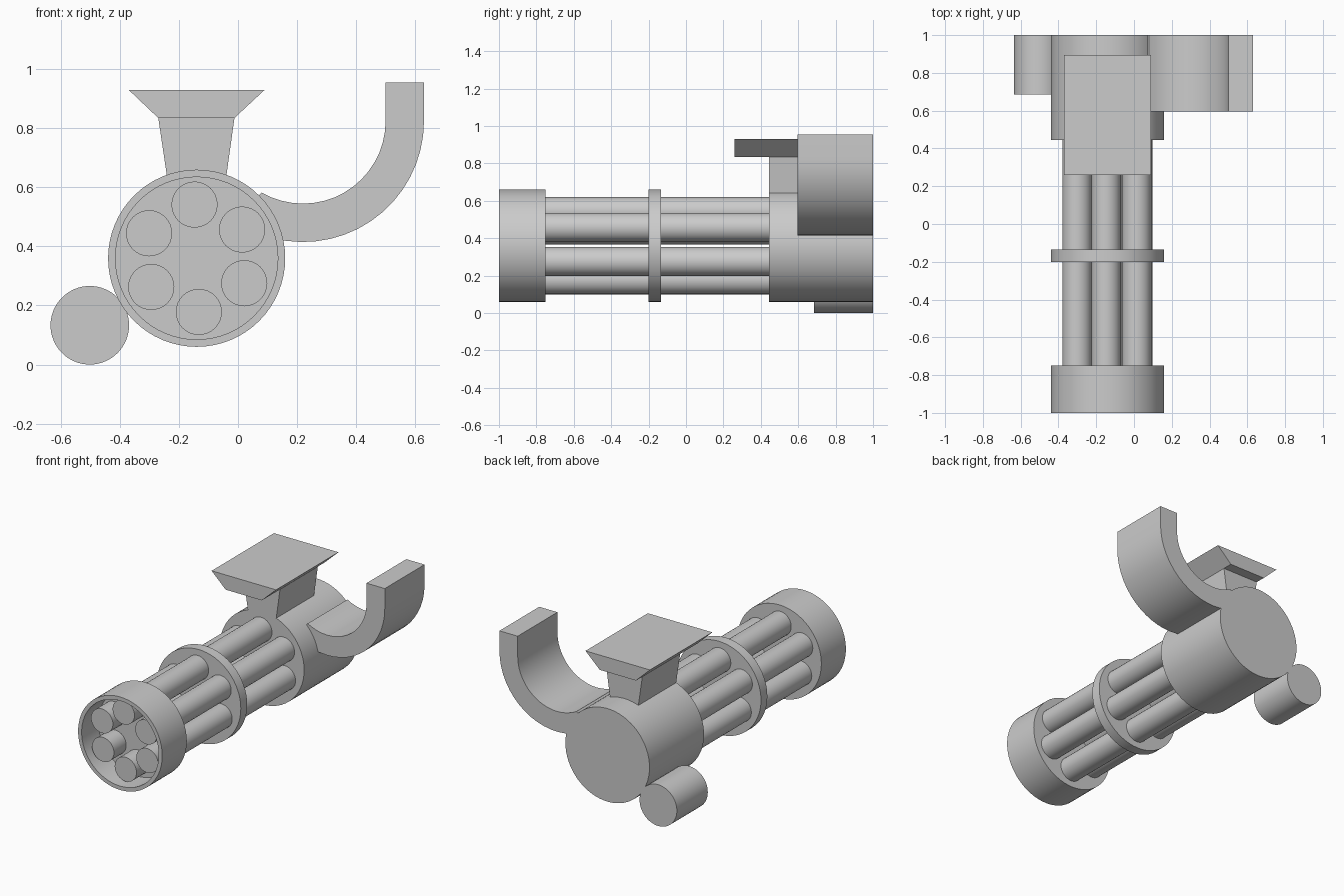
import bpy, bmesh
from math import sin, cos, radians, pi

if "Cube" in bpy.data.objects:
    bpy.data.objects.remove(bpy.data.objects["Cube"], do_unlink=True)

grey = bpy.data.materials.new("plain grey")
grey.use_nodes = True
grey.diffuse_color = (0.6, 0.6, 0.6, 1)
grey.node_tree.nodes["Principled BSDF"].inputs["Base Color"].default_value = (0.6, 0.6, 0.6, 1)

AXIS_X, AXIS_Z, RADIUS = -0.14, 0.36, 0.30


def finish(name, bm, smooth=True):
    """Turn a bmesh into a shaded object."""
    bmesh.ops.recalc_face_normals(bm, faces=bm.faces)
    mesh = bpy.data.meshes.new(name)
    bm.to_mesh(mesh)
    bm.free()
    mesh.materials.append(grey)
    obj = bpy.data.objects.new(name, mesh)
    bpy.context.collection.objects.link(obj)
    if smooth:
        bpy.ops.object.select_all(action="DESELECT")
        obj.select_set(True)
        bpy.context.view_layer.objects.active = obj
        bpy.ops.object.shade_smooth_by_angle(angle=radians(35))
    return obj


def extrude(name, profile, y0, y1, smooth=True):
    """Extrude an (x, z) outline along y."""
    bm = bmesh.new()
    face = bm.faces.new([bm.verts.new((x, y0, z)) for x, z in profile])
    side = bmesh.ops.extrude_face_region(bm, geom=[face])["geom"]
    for v in side:
        if isinstance(v, bmesh.types.BMVert):
            v.co.y = y1
    return finish(name, bm, smooth)


def arc(x, z, r, start, end, steps):
    angles = [radians(start + (end - start) * i / steps) for i in range(steps + 1)]
    return [(x + r * cos(a), z + r * sin(a)) for a in angles]


def cylinder(name, x, z, r, y0, y1, sides=64):
    return extrude(name, arc(x, z, r, 0, 360, sides)[:-1], y0, y1)


def lathe(name, profile, sides=64):
    """Spin a (radius, y) outline around the main axis."""
    bm = bmesh.new()
    rings = [[bm.verts.new((AXIS_X + r * cos(2 * pi * i / sides), y,
                            AXIS_Z + r * sin(2 * pi * i / sides)))
              for i in range(sides)] for r, y in profile]
    for a, b in zip(rings, rings[1:]):
        for i in range(sides):
            j = (i + 1) % sides
            bm.faces.new((a[i], a[j], b[j], b[i]))
    bm.faces.new(rings[0])
    bm.faces.new(rings[-1])
    return finish(name, bm)


# Main housing, middle clamp and open muzzle cup
cylinder("rear_housing", AXIS_X, AXIS_Z, RADIUS, 0.445, 1.0)
cylinder("middle_clamp", AXIS_X, AXIS_Z, RADIUS, -0.20, -0.135)
lathe("muzzle_cup", [(0.275, -0.83), (0.275, -1.0), (RADIUS, -1.0), (RADIUS, -0.75)])

# Ring of six barrels
for k in range(6):
    a = radians(32.3 + 60 * k)
    cylinder(f"barrel_{k + 1}", AXIS_X + 0.182 * cos(a), AXIS_Z + 0.182 * sin(a),
             0.078, -0.955, 0.5, 32)

# Side motor
cylinder("side_motor", -0.502, 0.133, 0.133, 0.685, 1.0)

# Curved feed chute, its root buried in the housing
outer = arc(0.22, 0.825, 0.41, -112, 0, 16)
inner = arc(0.22, 0.825, 0.28, 0, -120, 16)
chute = outer + [(0.63, 0.955), (0.50, 0.955)] + inner + [(0.0, 0.5)]
extrude("feed_chute", chute, 0.595, 1.0)

# Hopper: tapered neck and flared tray
neck = [(-0.235, 0.60), (-0.045, 0.60), (-0.012, 0.835), (-0.27, 0.835)]
tray = [(-0.27, 0.835), (-0.012, 0.835), (0.09, 0.93), (-0.37, 0.93)]
extrude("hopper_neck", neck, 0.445, 0.83, False)
extrude("hopper_tray", tray, 0.26, 0.895, False)
